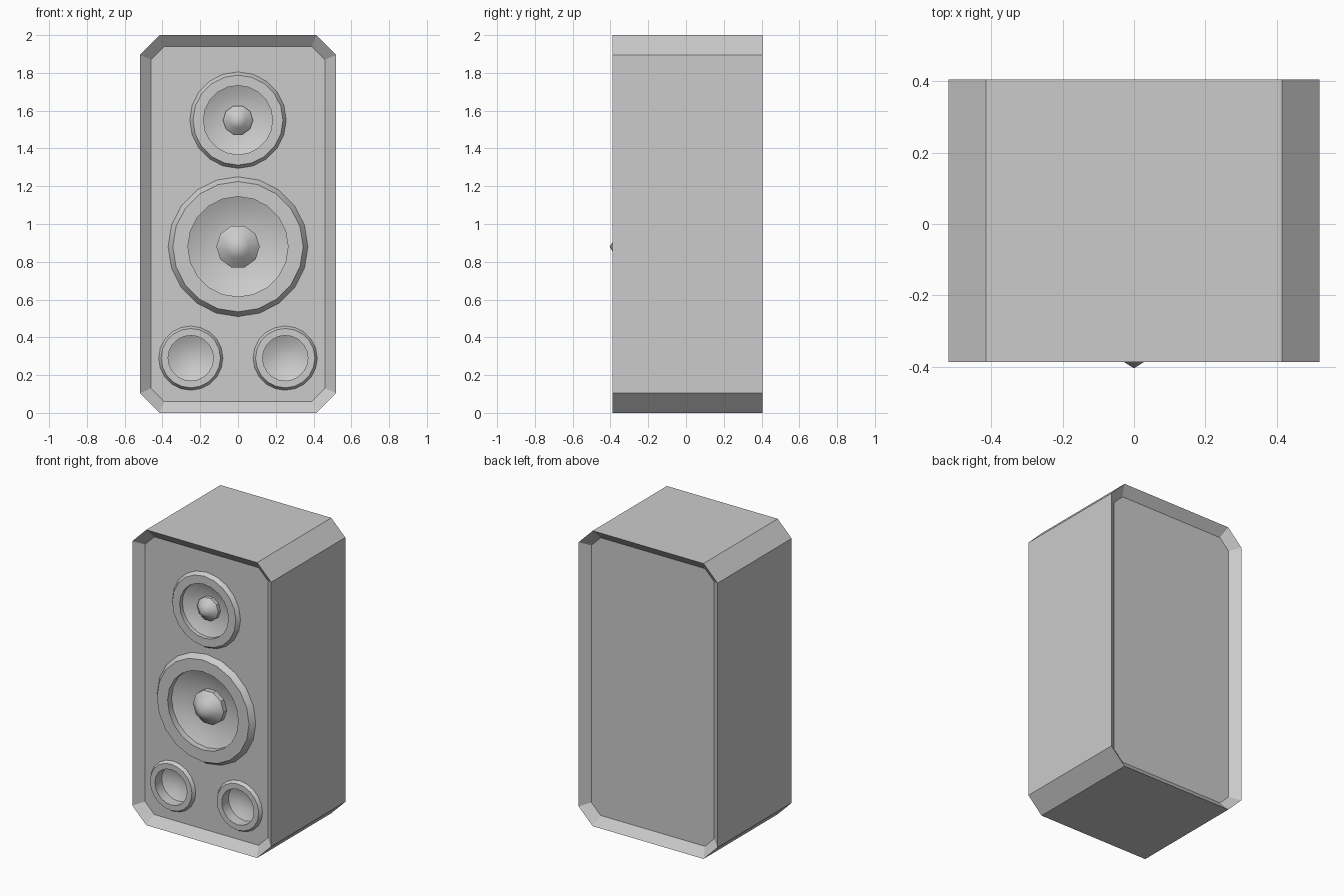
import bpy, bmesh, math

if "Cube" in bpy.data.objects:
    bpy.data.objects.remove(bpy.data.objects["Cube"])

FRONT, BACK = -0.388, 0.405
BAFFLE = FRONT + 0.05


def make_object(name, bm, smooth=False):
    bmesh.ops.recalc_face_normals(bm, faces=bm.faces[:])
    mesh = bpy.data.meshes.new(name)
    bm.to_mesh(mesh)
    bm.free()
    ob = bpy.data.objects.new(name, mesh)
    bpy.context.collection.objects.link(ob)
    bpy.ops.object.select_all(action='DESELECT')
    ob.select_set(True)
    bpy.context.view_layer.objects.active = ob
    if smooth:
        bpy.ops.object.shade_smooth_by_angle(angle=math.radians(35))
    return ob


def turned(name, x, z, profile, segs=20, smooth=True):
    """Revolve (radius, y) points about a front-to-back axis at x, z."""
    bm = bmesh.new()
    rings = []
    for r, y in profile:
        if r == 0:
            rings.append([bm.verts.new((x, y, z))] * segs)
        else:
            rings.append([bm.verts.new((x + r * math.cos(2 * math.pi * i / segs), y,
                                        z + r * math.sin(2 * math.pi * i / segs)))
                          for i in range(segs)])
    for a, b in zip(rings, rings[1:]):
        for i in range(segs):
            j = (i + 1) % segs
            bm.faces.new(list(dict.fromkeys((a[i], a[j], b[j], b[i]))))
    # Outward normals face the front on open shells
    ob = make_object(name, bm, smooth)
    me = ob.data
    if profile[0][0] and sum(p.normal.y * p.area for p in me.polygons) > 1e-4:
        me.flip_normals()
    return ob


# Cabinet: chamfered box with recessed front and back panels
w, h, c = 0.52, 2.0, 0.105
bm = bmesh.new()
outline = [(w, c), (w, h - c), (w - c, h), (c - w, h),
           (-w, h - c), (-w, c), (c - w, 0), (w - c, 0)]
front = bm.faces.new([bm.verts.new((x, FRONT, z)) for x, z in outline])
ext = bmesh.ops.extrude_face_region(bm, geom=[front], use_keep_orig=True)
bmesh.ops.translate(bm, vec=(0, BACK - FRONT, 0),
                    verts=[v for v in ext['geom'] if isinstance(v, bmesh.types.BMVert)])
bmesh.ops.recalc_face_normals(bm, faces=bm.faces[:])
ends = [f for f in bm.faces if abs(f.normal.y) > 0.9]
bmesh.ops.inset_region(bm, faces=ends, thickness=0.06, use_even_offset=True)
for f in ends:
    y = BAFFLE if f.calc_center_median().y < 0 else BACK - 0.05
    for v in f.verts:
        v.co.y = y
cabinet = make_object("cabinet", bm)


def cut_hole(x, z, r):
    cutter = turned("hole_cutter", x, z,
                    [(0, -0.6), (r, -0.6), (r, -0.1), (0, -0.1)], smooth=False)
    cutter.hide_render = True
    bpy.context.view_layer.objects.active = cabinet
    mod = cabinet.modifiers.new("hole", 'BOOLEAN')
    mod.operation, mod.solver, mod.object = 'DIFFERENCE', 'EXACT', cutter
    bpy.ops.object.modifier_apply(modifier=mod.name)
    bpy.data.objects.remove(cutter)


# Drivers: bezel with dished cone, and a faceted dust cap
def driver(name, z, s):
    cut_hole(0, z, 0.31 * s)
    B = BAFFLE
    turned(name + "_cone", 0, z,
           [(0.37 * s, B), (0.345 * s, B - 0.037 * s), (0.265 * s, B - 0.037 * s),
            (0.265 * s, B + 0.005 * s), (0.20 * s, B + 0.035 * s),
            (0.11 * s, B + 0.055 * s), (0, B + 0.06 * s)])
    turned(name + "_dust_cap", 0, z,
           [(0.115 * s, B + 0.055 * s), (0.115 * s, B + 0.02 * s),
            (0.062 * s, B - 0.028 * s), (0, B - 0.067 * s)], segs=10)


driver("woofer", 0.88, 1.0)
driver("midrange", 1.55, 0.69)

# Bass ports, one each side
for side, x in (("left", -0.25), ("right", 0.25)):
    cut_hole(x, 0.29, 0.14)
    turned(side + "_port", x, 0.29,
           [(0.17, BAFFLE), (0.157, BAFFLE - 0.022), (0.12, BAFFLE - 0.022),
            (0.12, BAFFLE + 0.05), (0.07, BAFFLE + 0.075), (0, BAFFLE + 0.085)])
